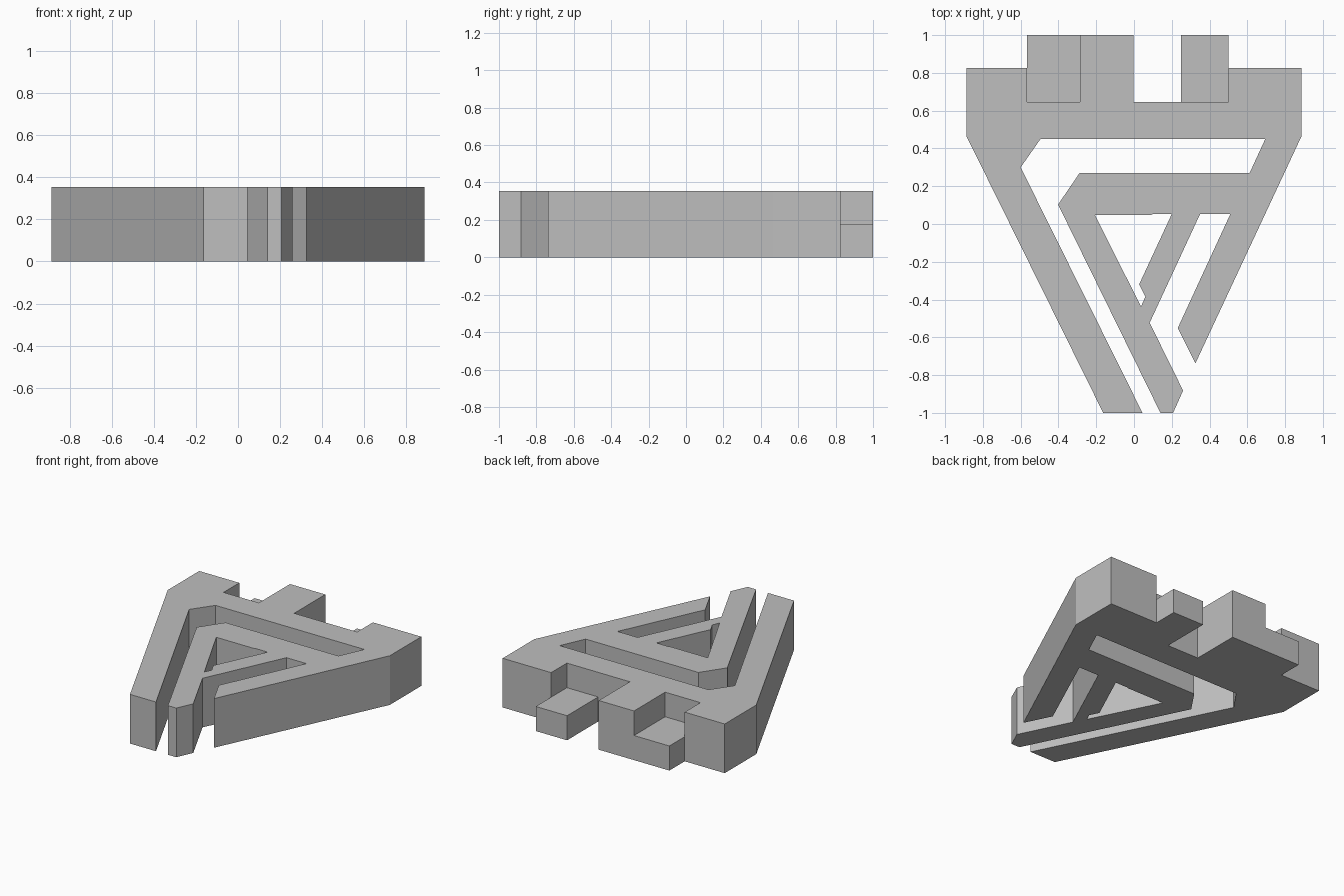
import bpy, bmesh

if "Cube" in bpy.data.objects:
    bpy.data.objects.remove(bpy.data.objects["Cube"])

HEIGHT = 0.355

grey = bpy.data.materials.new("plain grey")
grey.diffuse_color = (0.52, 0.52, 0.52, 1)
grey.use_nodes = True
grey.node_tree.nodes["Principled BSDF"].inputs["Base Color"].default_value = grey.diffuse_color


def slab(name, loops, height):
    """Extrude a flat outline (first loop) with optional holes up from the ground."""
    bm = bmesh.new()
    for loop in loops:
        verts = [bm.verts.new((x, y, 0)) for x, y in loop]
        for a, b in zip(verts, verts[1:] + verts[:1]):
            bm.edges.new((a, b))
    bmesh.ops.triangle_fill(bm, edges=bm.edges[:], use_beauty=True)
    grown = bmesh.ops.extrude_face_region(bm, geom=bm.faces[:], use_keep_orig=True)
    top = [v for v in grown["geom"] if isinstance(v, bmesh.types.BMVert)]
    bmesh.ops.translate(bm, verts=top, vec=(0, 0, height))
    bmesh.ops.recalc_face_normals(bm, faces=bm.faces[:])
    mesh = bpy.data.meshes.new(name)
    bm.to_mesh(mesh)
    bm.free()
    mesh.materials.append(grey)
    obj = bpy.data.objects.new(name, mesh)
    bpy.context.collection.objects.link(obj)
    return obj


# Main body: notched back edge, right arm, inner arm, channel, left arm
outline = [
    (-0.887, 0.825), (-0.567, 0.825), (-0.567, 0.645), (-0.285, 0.645),
    (-0.285, 1.0), (-0.003, 1.0), (-0.003, 0.645), (0.5, 0.645),
    (0.5, 0.825), (0.887, 0.825), (0.887, 0.465), (0.325, -0.738),
    (0.232, -0.55), (0.51, 0.053), (0.35, 0.053), (0.083, -0.523),
    (0.26, -0.882), (0.207, -1.0), (0.14, -1.0), (-0.402, 0.103),
    (-0.288, 0.27), (0.612, 0.27), (0.695, 0.45), (-0.495, 0.45),
    (-0.6, 0.3), (0.045, -1.0), (-0.163, -1.0), (-0.887, 0.465),
]
# Triangular opening inside the inner arm
opening = [(-0.207, 0.048), (0.09, 0.048), (0.1, 0.053), (0.2, 0.053),
           (0.027, -0.32), (0.06, -0.385), (0.037, -0.437)]
slab("body", [outline, opening], HEIGHT)

# Half-height steps along the back edge
for name, x0, x1 in (("left_step", -0.567, -0.285), ("right_step", 0.25, 0.5)):
    slab(name, [[(x0, 0.645), (x1, 0.645), (x1, 1.0), (x0, 1.0)]], HEIGHT / 2)
